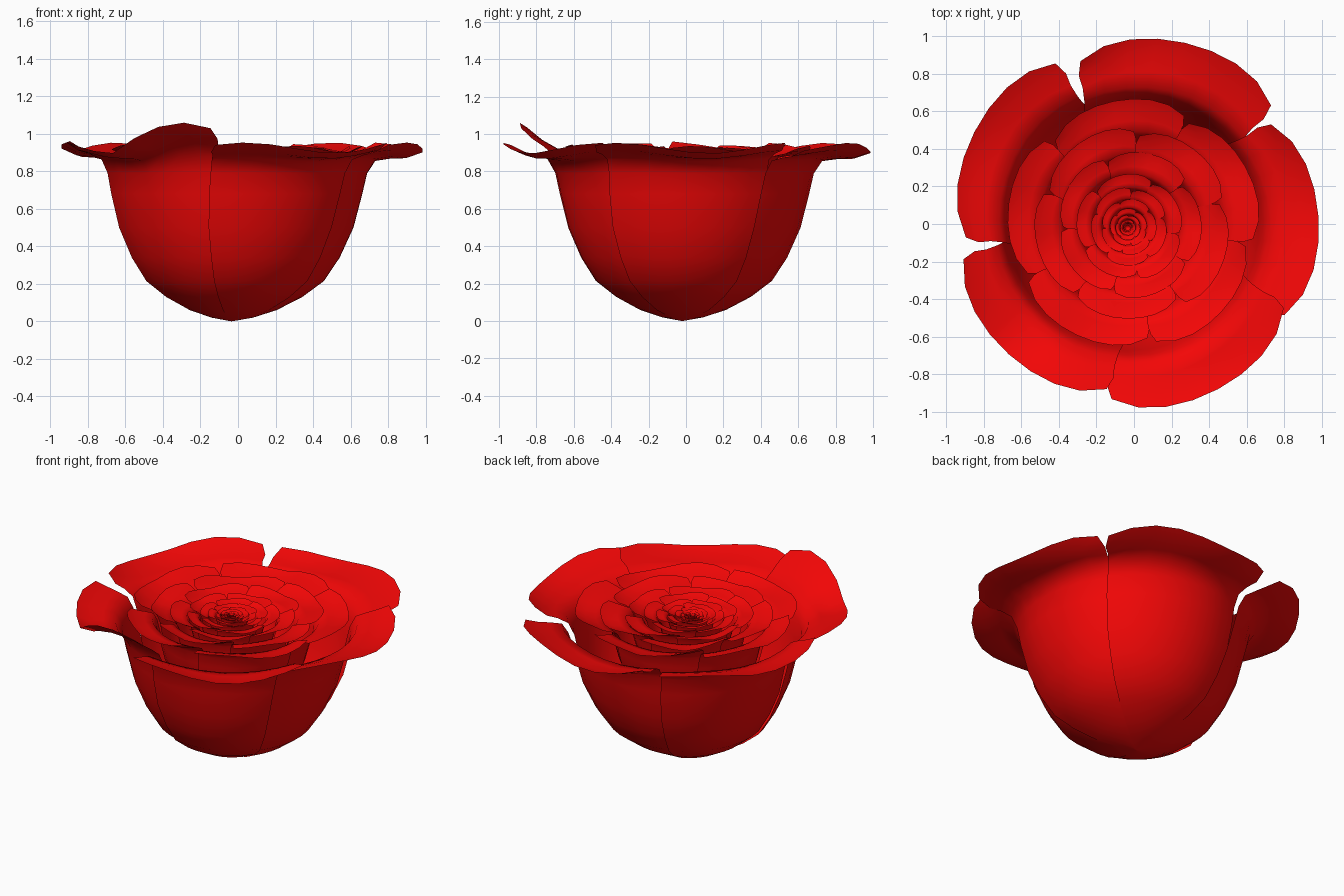
import bpy, math, random

if "Cube" in bpy.data.objects:
    bpy.data.objects.remove(bpy.data.objects["Cube"])

random.seed(4)
red = bpy.data.materials.new("petal_red")
red.diffuse_color = (0.9, 0.002, 0.002, 1)
red.use_nodes = True
red.node_tree.nodes["Principled BSDF"].inputs["Base Color"].default_value = red.diffuse_color

# petal profile: radius, height, half angle in degrees, lip weight
PROFILE = [(0.0, 0.0, 40, 0), (0.11, 0.02, 40, 0), (0.23, 0.06, 40, 0),
           (0.36, 0.13, 40, 0), (0.47, 0.215, 40, 0), (0.55, 0.34, 40, 0),
           (0.62, 0.50, 40, 0), (0.665, 0.68, 39, 0), (0.69, 0.79, 38, 0.05),
           (0.735, 0.86, 37, 0.2), (0.82, 0.88, 36, 0.5), (0.91, 0.89, 36, 0.8),
           (1.0, 0.925, 34, 1.0)]
COLS = 8
CX, CY = -0.035, -0.02
TOP = 0.9    # whorls shrink towards this height


def petal(verts, faces, angle, size, scale, lift, phase):
    """One curled petal: a profile swept through a sector, with a rounded wavy lip."""
    base = len(verts)
    for r, z, half, lip in PROFILE:
        for i in range(COLS + 1):
            u = 2 * i / COLS - 1
            a = math.radians(angle + u * half)
            # one side tucks under the neighbour, lip corners are rounded
            rad = r * (1 - 0.022 * u) * (1 - 0.06 * lip * abs(u) ** 4)
            rad *= scale * (1 + (size - 1) * lip)
            wave = 0.028 * math.sin(3.6 * u + phase) + lift * max(u, 0) * (1.3 - u) * 2.2
            zz = TOP + (z + lip * wave - TOP) * scale
            # the cup leans slightly to the back right
            verts.append((CX + rad * (math.cos(a) + 0.05), CY + rad * (math.sin(a) + 0.03), zz))
    n = COLS + 1
    for j in range(len(PROFILE) - 1):
        for i in range(COLS):
            k = base + j * n + i
            faces.append((k, k + 1, k + n + 1, k + n))


def ring(name, angles, scale, sizes, lifts, phases):
    """Five petals in one whorl."""
    verts, faces = [], []
    for args in zip(angles, sizes, lifts, phases):
        petal(verts, faces, args[0], args[1], scale, args[2], args[3])
    me = bpy.data.meshes.new(name)
    me.from_pydata(verts, [], faces)
    me.materials.append(red)
    for p in me.polygons:
        p.use_smooth = True
    ob = bpy.data.objects.new(name, me)
    bpy.context.collection.objects.link(ob)
    return ob


# outer whorl: back, left, front left, front right, right
ring("outer_petals", [75, 151, 226, 296, 362], 1.0, [0.99, 0.99, 0.98, 0.99, 0.97],
     [0.0, 0.02, 0.12, 0.0, 0.0], [3.1, 3.6, 4.7, 4.2, 4.2])

# inner whorls, each turned and shrunk towards the bud
SCALES = [0.68, 0.51, 0.385, 0.285, 0.205, 0.145, 0.10, 0.068, 0.042, 0.022]
for n, s in enumerate(SCALES):
    sizes = [random.uniform(0.97, 1.03) for _ in range(5)]
    lifts = [random.uniform(0, 0.05) for _ in range(5)]
    phases = [random.uniform(3, 5) for _ in range(5)]
    name = "inner_petals_%d" % (n + 1) if n < 7 else "bud_petals_%d" % (n - 6)
    ring(name, [27 - 48 * n + 72 * k for k in range(5)], s, sizes, lifts, phases)
